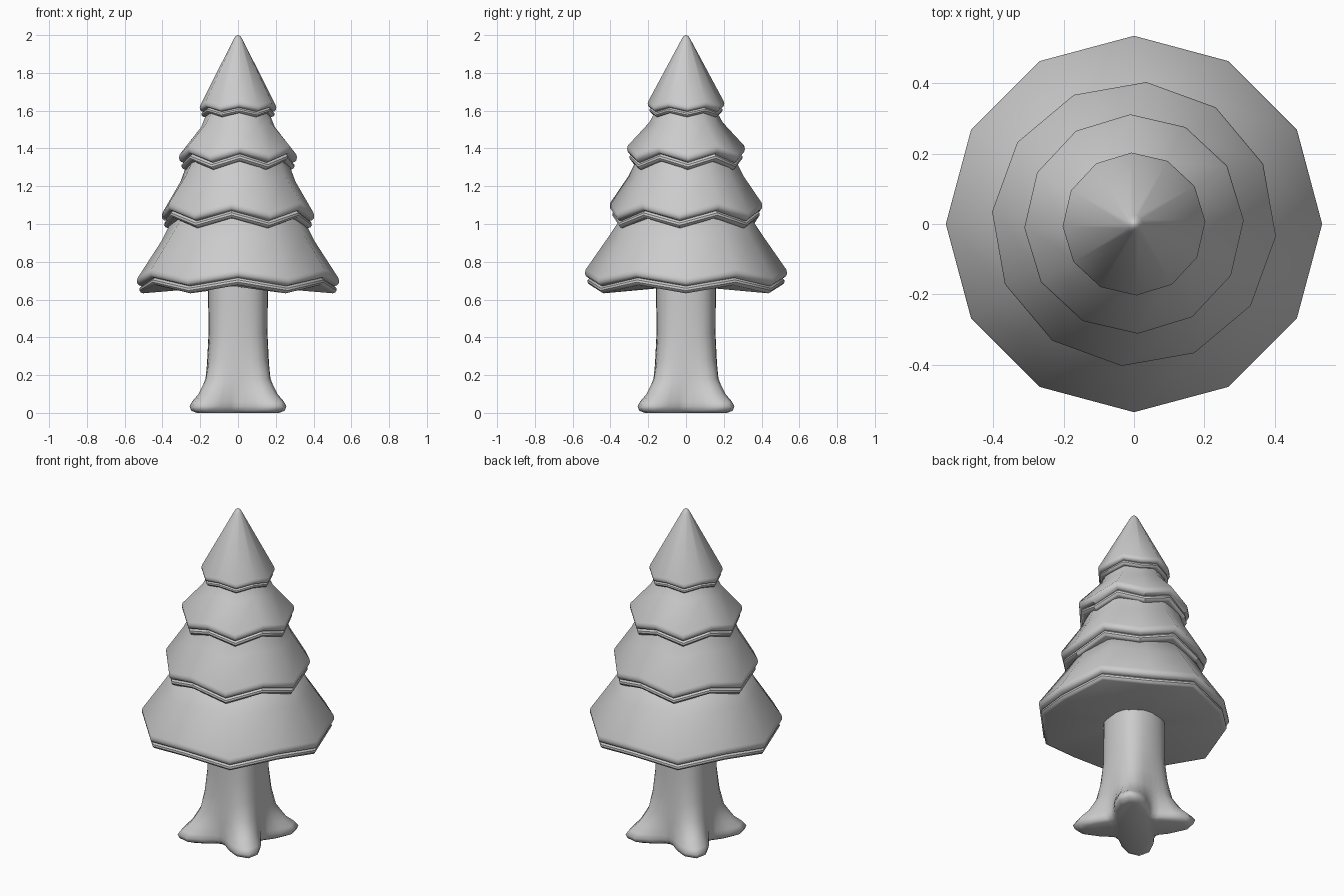
import bpy, bmesh
from math import cos, sin, pi, radians

if "Cube" in bpy.data.objects:
    bpy.data.objects.remove(bpy.data.objects["Cube"])


def loft(name, rings, smooth):
    """Skin closed rings of equal point count and cap both ends."""
    bm = bmesh.new()
    loops = [[bm.verts.new(p) for p in ring] for ring in rings]
    n = len(loops[0])
    for a, b in zip(loops, loops[1:]):
        for i in range(n):
            j = (i + 1) % n
            bm.faces.new((a[i], a[j], b[j], b[i]))
    bm.faces.new(loops[0][::-1])
    bm.faces.new(loops[-1])
    bmesh.ops.recalc_face_normals(bm, faces=bm.faces)
    me = bpy.data.meshes.new(name)
    bm.to_mesh(me)
    bm.free()
    ob = bpy.data.objects.new(name, me)
    bpy.context.collection.objects.link(ob)
    bpy.ops.object.select_all(action='DESELECT')
    ob.select_set(True)
    bpy.context.view_layer.objects.active = ob
    bpy.ops.object.shade_smooth_by_angle(angle=radians(smooth))
    return ob


# Double-lipped rim: inset from the full radius, height above the tier bottom
LIP = [(.032, 0), (.02, .005), (.013, .015), (.014, .027), (.026, .038),
       (.011, .042), (.002, .052), (0, .066), (.004, .082)]


def tier(name, radius, bottom, wave, upper, rot=0, k=1.0):
    """Twelve-sided foliage skirt whose hem dips at every second corner."""
    profile = [(.12, bottom + .012, 0)]
    profile += [(radius - d * k, bottom + h * k, wave) for d, h in LIP]
    profile += upper
    rings = []
    for r, z, w in profile:
        ring = []
        for i in range(12):
            a = i * pi / 6
            ring.append((r * cos(a + radians(rot)), r * sin(a + radians(rot)),
                         z - w * cos(6 * a)))
        rings.append(ring)
    return loft(name, rings, 38)


# Foliage tiers, lowest to highest
tier("foliage_bottom", .535, .655, .022,
     [(.405, .925, .015), (.345, 1.03, 0), (.30, 1.05, 0)])
tier("foliage_lower_middle", .405, 1.005, .027,
     [(.305, 1.24, .015), (.265, 1.335, 0), (.22, 1.35, 0)], rot=-5)
tier("foliage_upper_middle", .312, 1.31, .023,
     [(.195, 1.525, .012), (.16, 1.60, 0), (.12, 1.61, 0)], rot=2)
tier("foliage_top", .203, 1.577, .011,
     [(.025, 1.975, 0), (.015, 1.992, 0), (.004, 2.0, 0)], rot=2, k=.75)

# Trunk flaring into four diagonal roots: (z, base radius, root reach)
TRUNK = [(0, .14, .15), (.012, .16, .17), (.035, .168, .172), (.06, .17, .15),
         (.10, .17, .10), (.14, .17, .07), (.18, .168, .045), (.28, .163, .025),
         (.42, .156, .015), (.60, .158, .012), (.70, .158, .01)]
rings = []
for z, base, reach in TRUNK:
    ring = []
    for i in range(32):
        a = i * pi / 16
        lobe = (.5 - .5 * cos(4 * a)) ** 1.3
        r = base + reach * lobe
        ring.append((r * cos(a), r * sin(a), z))
    rings.append(ring)
loft("trunk", rings, 60)
